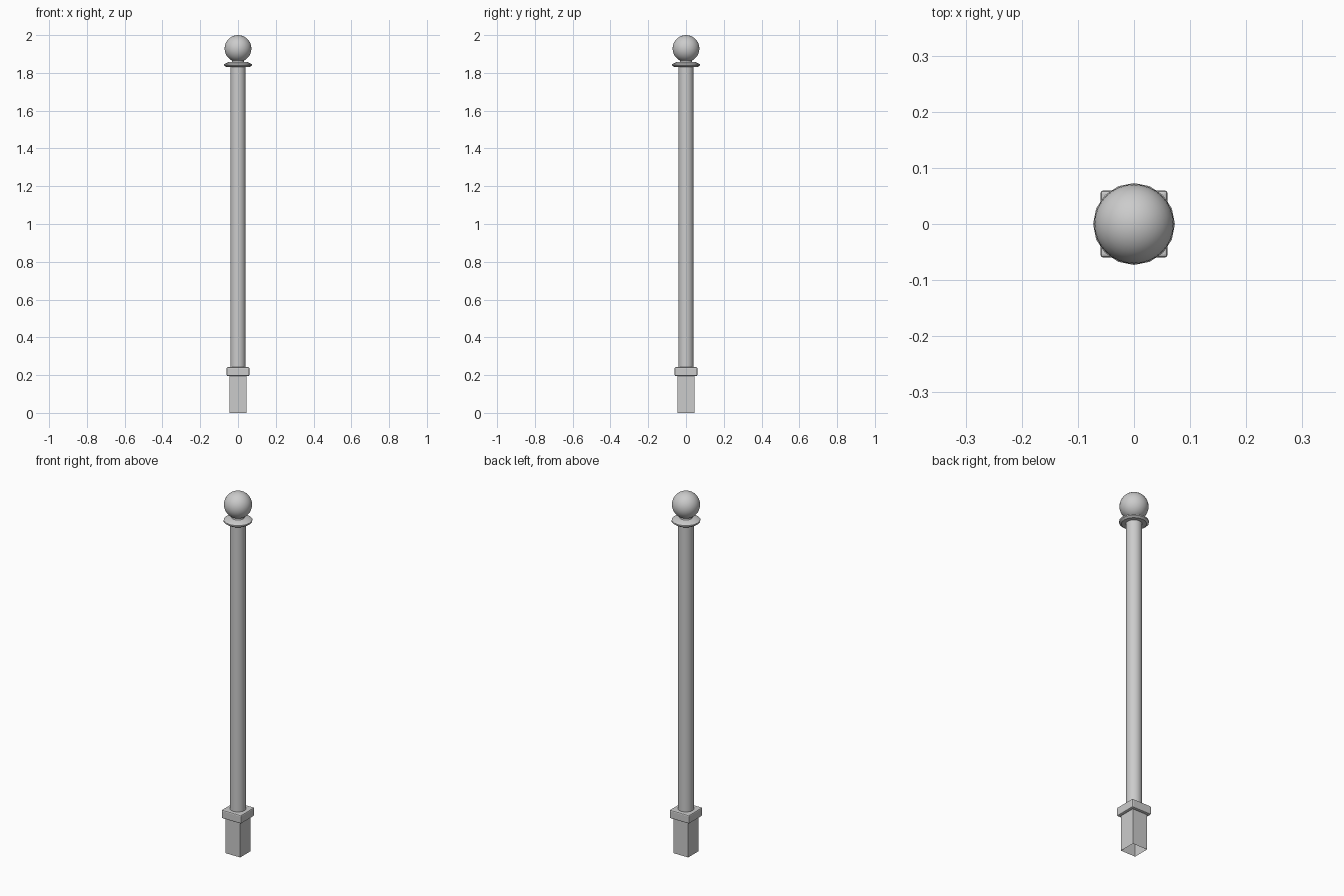
import bpy, bmesh, math

if "Cube" in bpy.data.objects:
    bpy.data.objects.remove(bpy.data.objects["Cube"])


def make_object(name, bm, smooth=None):
    bmesh.ops.recalc_face_normals(bm, faces=bm.faces)
    mesh = bpy.data.meshes.new(name)
    bm.to_mesh(mesh)
    bm.free()
    obj = bpy.data.objects.new(name, mesh)
    bpy.context.collection.objects.link(obj)
    if smooth:
        bpy.ops.object.select_all(action='DESELECT')
        obj.select_set(True)
        bpy.context.view_layer.objects.active = obj
        bpy.ops.object.shade_smooth_by_angle(angle=math.radians(smooth))
    return obj


def lathe(name, profile, sides, smooth=35):
    """Stack of rings from (radius, z) pairs, capped at both ends."""
    bm = bmesh.new()
    rings = [[bm.verts.new((r * math.cos(2 * math.pi * i / sides),
                            r * math.sin(2 * math.pi * i / sides), z))
              for i in range(sides)] for r, z in profile]
    for low, high in zip(rings, rings[1:]):
        for i in range(sides):
            j = (i + 1) % sides
            bm.faces.new((low[i], low[j], high[j], high[i]))
    bm.faces.new(rings[0][::-1])
    bm.faces.new(rings[-1])
    return make_object(name, bm, smooth)


def block(name, half, z0, z1, open_bottom=False):
    bm = bmesh.new()
    bmesh.ops.create_cube(bm, size=1)
    for v in bm.verts:
        v.co = (v.co.x * 2 * half, v.co.y * 2 * half,
                z0 if v.co.z < 0 else z1)
    bm.normal_update()
    if open_bottom:
        bmesh.ops.delete(bm, geom=[f for f in bm.faces if f.normal.z < -0.5],
                         context='FACES_ONLY')
    return make_object(name, bm)


# Square foot and the wider collar above it
block("square_foot", 0.045, 0.0, 0.2, open_bottom=True)
collar = block("square_collar", 0.06, 0.195, 0.242)
bevel = collar.modifiers.new("softened_edges", 'BEVEL')
bevel.width = 0.006
bevel.segments = 2

# Round shaft
lathe("shaft", [(0.04, 0.235), (0.04, 1.84)], 32)

# Thin flared disc under the ball
lathe("cap_disc", [(0.062, 1.831), (0.073, 1.839), (0.073, 1.846), (0.05, 1.858)], 16)

# Neck hidden where the ball meets the disc
lathe("neck", [(0.035, 1.85), (0.03, 1.868)], 24)

# Ball finial
bm = bmesh.new()
bmesh.ops.create_uvsphere(bm, u_segments=32, v_segments=16, radius=0.071)
bmesh.ops.translate(bm, verts=bm.verts, vec=(0, 0, 1.929))
make_object("ball_finial", bm, 60)
